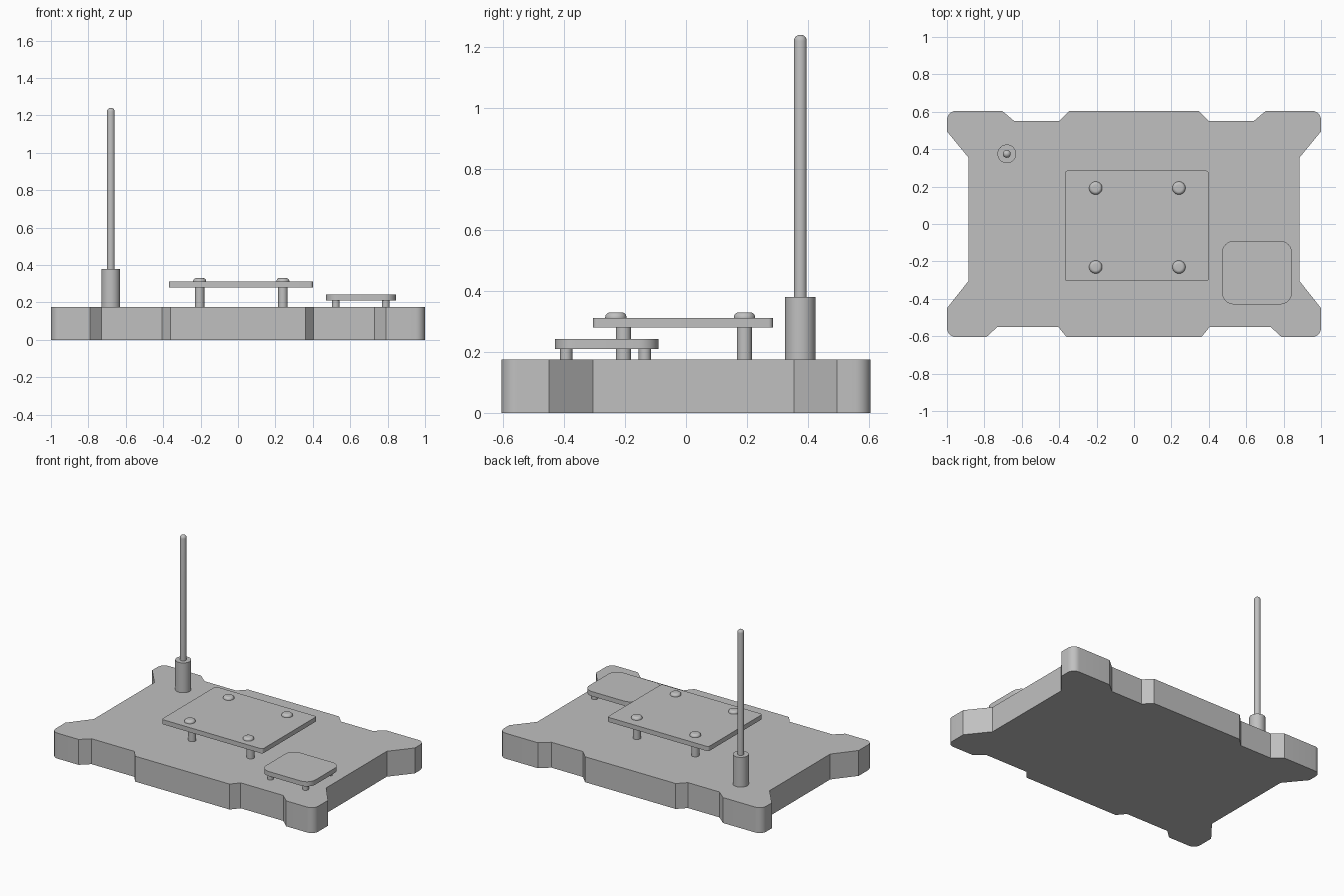
import bpy
import bmesh
import math

cube = bpy.data.objects.get("Cube")
if cube:
    bpy.data.objects.remove(cube, do_unlink=True)

grey = bpy.data.materials.new("plain_grey")
grey.use_nodes = True
grey.diffuse_color = (0.53, 0.53, 0.53, 1)
grey.node_tree.nodes["Principled BSDF"].inputs["Base Color"].default_value = grey.diffuse_color


def finish(name, bm, location=(0, 0, 0)):
    bmesh.ops.recalc_face_normals(bm, faces=bm.faces)
    mesh = bpy.data.meshes.new(name)
    bm.to_mesh(mesh)
    bm.free()
    mesh.materials.append(grey)
    obj = bpy.data.objects.new(name, mesh)
    obj.location = location
    bpy.context.collection.objects.link(obj)
    bpy.ops.object.select_all(action="DESELECT")
    obj.select_set(True)
    bpy.context.view_layer.objects.active = obj
    bpy.ops.object.shade_smooth_by_angle(angle=math.radians(30))
    return obj


def slab(name, outline, bottom, top, radius, rounded):
    """Extrude an outline, rounding the upright edges chosen by rounded(x, y)."""
    bm = bmesh.new()
    face = bm.faces.new([bm.verts.new((x, y, bottom)) for x, y in outline])
    lifted = bmesh.ops.extrude_face_region(bm, geom=[face], use_keep_orig=True)["geom"]
    bmesh.ops.translate(bm, vec=(0, 0, top - bottom),
                        verts=[v for v in lifted if isinstance(v, bmesh.types.BMVert)])
    edges = [e for e in bm.edges
             if abs(e.verts[0].co.z - e.verts[1].co.z) > 1e-4
             and rounded(e.verts[0].co.x, e.verts[0].co.y)]
    bmesh.ops.bevel(bm, geom=edges, offset=radius, segments=8, profile=0.5, affect="EDGES")
    return finish(name, bm)


def plate(name, x0, x1, y0, y1, bottom, top, radius):
    outline = [(x0, y0), (x1, y0), (x1, y1), (x0, y1)]
    return slab(name, outline, bottom, top, radius, lambda x, y: True)


def turned(name, x, y, profile, sides=32):
    """Spin a (radius, height) profile about a vertical axis."""
    bm = bmesh.new()
    verts = [bm.verts.new((r, 0, z)) for r, z in profile]
    edges = [bm.edges.new(pair) for pair in zip(verts, verts[1:])]
    bmesh.ops.spin(bm, geom=verts + edges, cent=(0, 0, 0), axis=(0, 0, 1),
                   angle=math.tau, steps=sides)
    bmesh.ops.remove_doubles(bm, verts=bm.verts, dist=1e-5)
    return finish(name, bm, (x, y, 0))


def rod(name, x, y, radius, bottom, top, dome=0.0):
    """Upright cylinder whose top edge is rounded over the dome height."""
    profile = [(0, bottom), (radius, bottom)]
    if dome:
        for i in range(7):
            a = i * math.pi / 12
            profile.append((radius - dome * (1 - math.cos(a)), top - dome * (1 - math.sin(a))))
    else:
        profile.append((radius, top))
    if profile[-1][0] > 1e-5:
        profile.append((0, top))
    return turned(name, x, y, profile)


# Base slab: notched front and back, waisted sides, rounded outer corners
back = [(0.345, 0.605), (0.40, 0.55), (0.64, 0.55), (0.705, 0.605),
        (1, 0.605), (1, 0.495), (0.885, 0.355)]
front = [(0.885, -0.305), (1, -0.45), (1, -0.605), (0.79, -0.605),
         (0.73, -0.55), (0.405, -0.55), (0.36, -0.605)]
half = back + front
outline = half + [(-x, y) for x, y in reversed(half)]
slab("base", outline, 0, 0.175, 0.05,
     lambda x, y: abs(x) > 0.99 and abs(y) > 0.6)

# Large raised board on four posts with domed screw heads
plate("main_board", -0.37, 0.40, -0.305, 0.285, 0.28, 0.312, 0.015)
for x in (-0.205, 0.24):
    for y in (-0.205, 0.192):
        rod("main_board_post", x, y, 0.025, 0.175, 0.28)
    for y in (-0.23, 0.192):
        rod("screw_head", x, y, 0.035, 0.312, 0.33, 0.017)

# Small rounded board on four short posts
plate("small_board", 0.47, 0.845, -0.43, -0.09, 0.21, 0.242, 0.065)
for x in (0.523, 0.79):
    for y in (-0.393, -0.135):
        rod("small_board_post", x, y, 0.02, 0.175, 0.21)

# Antenna mast in its socket
rod("antenna_socket", -0.68, 0.375, 0.05, 0.175, 0.38)
rod("antenna_mast", -0.68, 0.375, 0.021, 0.38, 1.24, 0.02)
